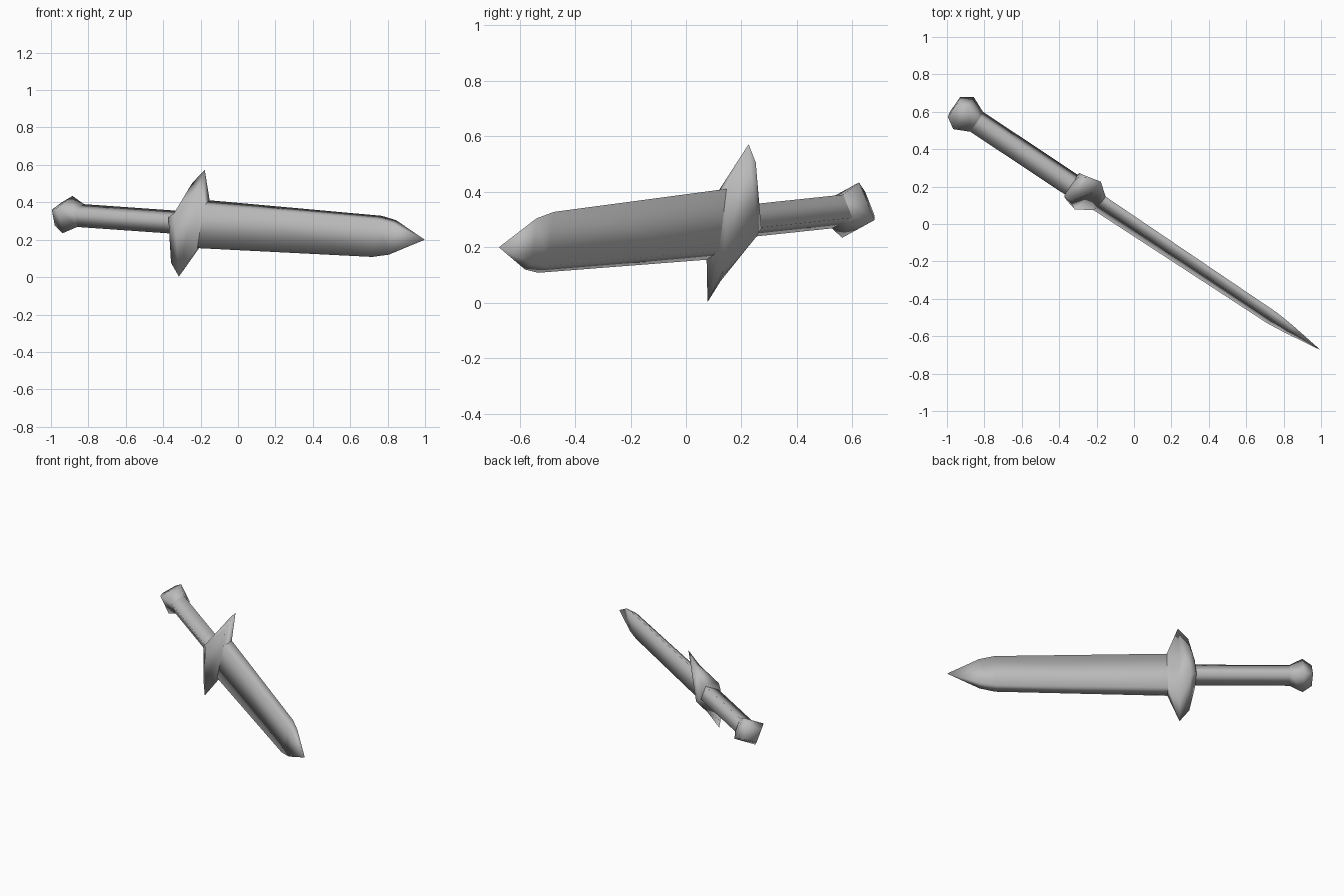
import bpy
import bmesh
from mathutils import Vector

if "Cube" in bpy.data.objects:
    bpy.data.objects.remove(bpy.data.objects["Cube"])

# Plain grey material
grey = bpy.data.materials.new("plain grey")
grey.use_nodes = True
colour = (0.5, 0.5, 0.5, 1)
grey.diffuse_color = colour
grey.node_tree.nodes["Principled BSDF"].inputs["Base Color"].default_value = colour

# Frame of the weapon: along its length, across the flat, and upward
along = Vector((0.833, -0.553, -0.0585)).normalized()
across = Vector((0.553, 0.833, 0)).normalized()
upward = along.cross(across).normalized()
origin = Vector((-0.0055, -0.0083, 0.2704))


def loft(name, rings, tip=None, end_cap=False):
    """Skin four-sided sections; each is (station, back corner, front corner), point-symmetric.
    Open ends meet the matching section of the next part."""
    bm = bmesh.new()
    loops = []
    for s, back, front in rings:
        corners = [back, front, (-back[0], -back[1]), (-front[0], -front[1])]
        loops.append([bm.verts.new(origin + along * s + across * n + upward * z)
                      for n, z in corners])
    for a, b in zip(loops, loops[1:]):
        for i in range(4):
            j = (i + 1) % 4
            bm.faces.new((a[i], b[i], b[j], a[j]))
    if end_cap:
        bm.faces.new(loops[0])
    if tip is not None:
        point = bm.verts.new(origin + along * tip)
        for i in range(4):
            bm.faces.new((loops[-1][i], point, loops[-1][(i + 1) % 4]))
    # Wind the faces outward from the long axis
    bm.normal_update()
    centre = origin + along * (rings[0][0] + rings[-1][0]) / 2
    for face in bm.faces:
        out = face.calc_center_median() - centre
        if not end_cap or face.index != -2:
            radial = out - along * out.dot(along)
            if radial.length < 0.01:
                radial = out
            if face.normal.dot(radial) < 0:
                face.normal_flip()
    mesh = bpy.data.meshes.new(name)
    bm.to_mesh(mesh)
    bm.free()
    mesh.materials.append(grey)
    mesh.shade_smooth()
    obj = bpy.data.objects.new(name, mesh)
    bpy.context.collection.objects.link(obj)


blade_root = ((0.048, 0.128), (-0.007, 0.096))
grip_section = ((0.027, 0.061), (-0.063, 0.023))

# Tapered blade with a pointed end
loft("blade", [
    (-0.215, *blade_root),
    (0.90, (0.038, 0.11), (-0.007, 0.085)),
    (1.00, (0.028, 0.092), (-0.007, 0.07)),
], tip=1.207)

# Swept guard with sharp upper and lower points
loft("guard", [
    (-0.397, *grip_section),
    (-0.393, (0.05, 0.08), (-0.075, 0.025)),
    (-0.355, (0.085, 0.215), (-0.08, 0.05)),
    (-0.29, (0.1, 0.285), (0.025, 0.17)),
    (-0.215, *blade_root),
])

# Square grip, rolled slightly
loft("grip", [(-1.005, *grip_section), (-0.395, *grip_section)])

# Flared pommel
loft("pommel", [
    (-1.15, *grip_section),
    (-1.09, (0.04, 0.1), (-0.102, 0.036)),
    (-1.005, *grip_section),
], end_cap=True)
